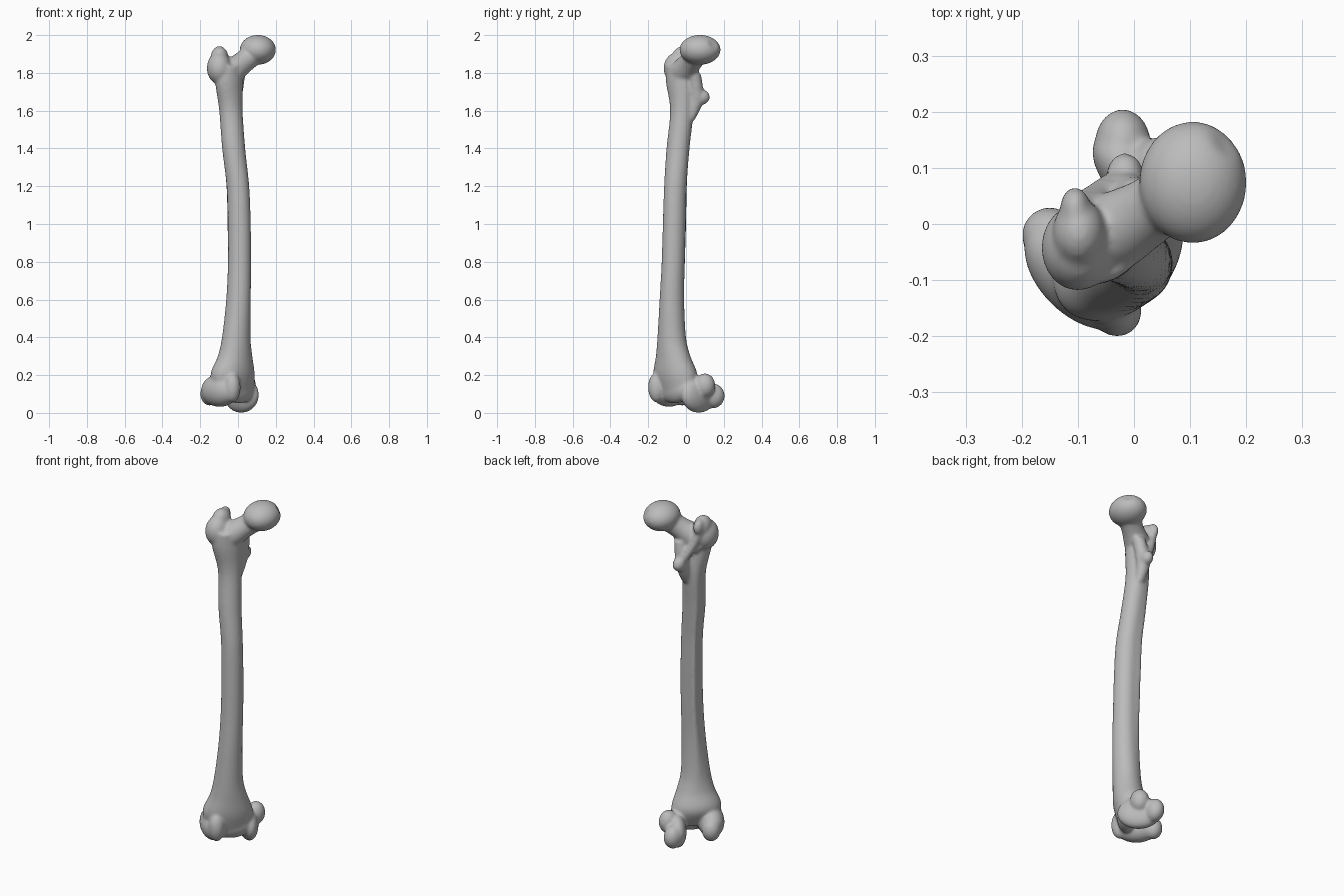
import bpy, bmesh, math
from mathutils import Vector, Matrix

cube = bpy.data.objects.get("Cube")
if cube:
    bpy.data.objects.remove(cube, do_unlink=True)

TURN = Matrix.Rotation(math.radians(45), 4, 'Z')   # side-to-side axis of the bone
bm = bmesh.new()


def curve(stations, steps=6):
    """Smooth interpolation through a list of number tuples."""
    p = [Vector(s) for s in stations]
    p = [p[0]] + p + [p[-1]]
    out = []
    for a, b, c, d in zip(p, p[1:], p[2:], p[3:]):
        for i in range(steps):
            t = i / steps
            out.append(b + (c - a) * (t / 2) + (a * 2 - b * 5 + c * 4 - d) * (t * t / 2)
                       + (b * 3 - a - c * 3 + d) * (t ** 3 / 2))
    return out + [p[-1]]


def skin(rings):
    rows = [[bm.verts.new(co) for co in ring] for ring in rings]
    n = len(rows[0])
    for a, b in zip(rows, rows[1:]):
        for i in range(n):
            j = (i + 1) % n
            bm.faces.new((a[i], a[j], b[j], b[i]))
    bm.faces.new(rows[0][::-1])
    bm.faces.new(rows[-1])


def tube(stations, sides=24):
    """Tapered tube; stations are x, y, z, radius."""
    pts = curve(stations)
    axis = (pts[-1].xyz - pts[0].xyz).normalized()
    rot = axis.to_track_quat('Z', 'Y')
    skin([[p.xyz + rot @ Vector((math.cos(a) * p[3], math.sin(a) * p[3], 0))
           for a in (math.tau * i / sides for i in range(sides))] for p in pts])


def lump(center, size, turned=False):
    """Ellipsoid; turned ones are placed along the side-to-side axis."""
    m = Matrix.Translation(center) @ Matrix.Diagonal((*size, 1))
    if turned:
        m = TURN @ m
    return bmesh.ops.create_uvsphere(bm, u_segments=40, v_segments=24, radius=1, matrix=m)["verts"]


# Shaft: height, centre across, centre depth, half width, half depth, back ridge
shaft = [(0.1, -0.05, -0.03, 0.12, 0.06, 0), (0.2, -0.06, -0.02, 0.135, 0.095, 0),
         (0.3, -0.059, -0.037, 0.1, 0.082, 0), (0.4, -0.06, -0.047, 0.078, 0.073, 0.005),
         (0.6, -0.051, -0.055, 0.064, 0.066, 0.013), (0.8, -0.042, -0.054, 0.06, 0.062, 0.02),
         (1.0, -0.039, -0.049, 0.059, 0.062, 0.022), (1.2, -0.04, -0.04, 0.058, 0.061, 0.02),
         (1.4, -0.046, -0.014, 0.062, 0.06, 0.014), (1.6, -0.042, 0.011, 0.064, 0.06, 0.006),
         (1.75, -0.057, 0.01, 0.082, 0.062, 0), (1.84, -0.06, 0.005, 0.075, 0.055, 0)]
rings = []
for z, u, v, ru, rv, ridge in curve(shaft):
    ring = []
    for i in range(48):
        a = math.tau * i / 48
        bump = ridge * max(0, math.sin(a)) ** 14
        ring.append(TURN @ Vector((u + ru * math.cos(a), v + rv * math.sin(a) + bump, z)))
    rings.append(ring)
skin(rings)

# Ball head with a small pit
head = Vector((0.105, 0.074, 1.922))
pit = Vector((0.162, 0.145, 1.952))
for v in lump(head, (0.096, 0.109, 0.079)):
    near = max(0, 1 - (v.co - pit).length / 0.035)
    v.co += (head - v.co).normalized() * 0.012 * near

# Neck
tube([(-0.08, -0.035, 1.76, 0.07), (-0.03, -0.01, 1.81, 0.07),
      (0.03, 0.025, 1.858, 0.06), (0.1, 0.07, 1.915, 0.062)])

# Greater trochanter with its hooked tip
lump((-0.1, -0.042, 1.825), (0.065, 0.077, 0.085))
lump((-0.098, -0.015, 1.88), (0.047, 0.06, 0.062))
lump((-0.105, 0.028, 1.893), (0.027, 0.038, 0.045))

# Lesser trochanter and the crest joining the two
lump((-0.016, 0.085, 1.672), (0.034, 0.042, 0.04))
tube([(-0.02, 0.02, 1.55, 0.025), (-0.018, 0.055, 1.66, 0.038), (0.005, 0.045, 1.8, 0.035)])
tube([(-0.11, 0.02, 1.88, 0.025), (-0.075, 0.045, 1.78, 0.024), (-0.02, 0.08, 1.68, 0.025)])

# Inner condyle: body, rear lobe, side knob
lump((0.06, 0.035, 0.095), (0.053, 0.12, 0.095), True)
lump((-0.02, 0.143, 0.09), (0.05, 0.062, 0.066))
lump((0.045, 0.1, 0.145), (0.05, 0.055, 0.065))

# Outer condyle: body, front lip, rear lobe
lump((-0.132, 0.005, 0.118), (0.073, 0.12, 0.086), True)
lump((-0.03, -0.155, 0.135), (0.044, 0.046, 0.08))
lump((-0.15, -0.02, 0.1), (0.05, 0.05, 0.062))

# Front bridge between the condyles
lump((-0.04, -0.045, 0.125), (0.11, 0.05, 0.075), True)

bmesh.ops.recalc_face_normals(bm, faces=bm.faces)
mesh = bpy.data.meshes.new("thigh_bone")
bm.to_mesh(mesh)
bm.free()
bone = bpy.data.objects.new("thigh_bone", mesh)
bpy.context.collection.objects.link(bone)
bpy.context.view_layer.objects.active = bone
bone.select_set(True)

# Fuse the parts into one soft skin
fuse = bone.modifiers.new("fuse", 'REMESH')
fuse.mode = 'VOXEL'
fuse.voxel_size = 0.007
soften = bone.modifiers.new("soften", 'SMOOTH')
soften.factor = 0.5
soften.iterations = 14
for name in ("fuse", "soften"):
    bpy.ops.object.modifier_apply(modifier=name)
bpy.ops.object.shade_smooth()

mat = bpy.data.materials.new("bone_grey")
mat.use_nodes = True
grey = (0.5, 0.5, 0.5, 1)
mat.diffuse_color = grey
mat.node_tree.nodes["Principled BSDF"].inputs["Base Color"].default_value = grey
bone.data.materials.clear()
bone.data.materials.append(mat)
